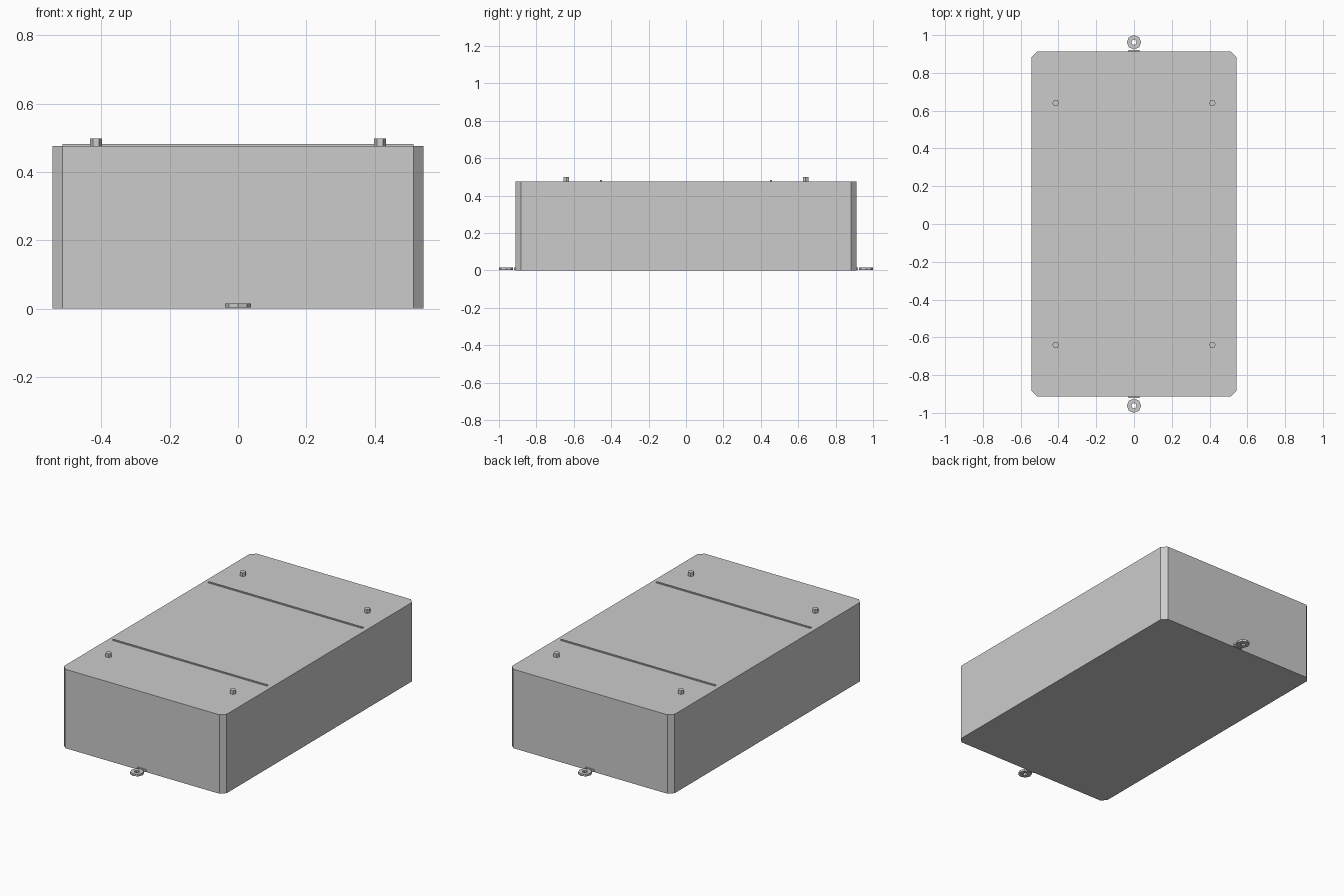
import bpy, bmesh
from math import cos, sin, tau

cube = bpy.data.objects.get("Cube")
if cube:
    bpy.data.objects.remove(cube, do_unlink=True)

grey = bpy.data.materials.new("plain grey")
grey.use_nodes = True
colour = (0.6, 0.6, 0.6, 1)
grey.diffuse_color = colour
grey.node_tree.nodes["Principled BSDF"].inputs["Base Color"].default_value = colour


def add_object(name, bm):
    bmesh.ops.recalc_face_normals(bm, faces=bm.faces)
    mesh = bpy.data.meshes.new(name)
    bm.to_mesh(mesh)
    bm.free()
    mesh.materials.append(grey)
    obj = bpy.data.objects.new(name, mesh)
    bpy.context.collection.objects.link(obj)
    return obj


def prism(name, outline, z0, z1):
    """Extrude a flat outline from z0 up to z1."""
    bm = bmesh.new()
    face = bm.faces.new([bm.verts.new((x, y, z0)) for x, y in outline])
    top = bmesh.ops.extrude_face_region(bm, geom=[face], use_keep_orig=True)["geom"]
    for v in top:
        if isinstance(v, bmesh.types.BMVert):
            v.co.z = z1
    return add_object(name, bm)


def box(name, hx, y0, y1, z0, z1):
    return prism(name, [(-hx, y0), (hx, y0), (hx, y1), (-hx, y1)], z0, z1)


def ring_points(cx, cy, r, sides):
    return [(cx + r * cos(tau * i / sides), cy + r * sin(tau * i / sides))
            for i in range(sides)]


def washer(name, cy, outer, inner, z0, z1, sides=8):
    """Flat ring with a through hole."""
    bm = bmesh.new()
    loops = [[bm.verts.new((x, y, z)) for x, y in ring_points(0, cy, r, sides)]
             for r, z in ((outer, z0), (outer, z1), (inner, z1), (inner, z0))]
    for a, b in zip(loops, loops[1:] + loops[:1]):
        for i in range(sides):
            j = (i + 1) % sides
            bm.faces.new((a[i], a[j], b[j], b[i]))
    return add_object(name, bm)


# Main block with chamfered upright corners
W, L, H, C = 0.543, 0.912, 0.476, 0.029
body = prism("body", [
    (C - W, -L), (W - C, -L), (W, C - L), (W, L - C),
    (W - C, L), (C - W, L), (-W, L - C), (-W, C - L)], 0, H)

for end, s in (("front", -1), ("back", 1)):
    # Raised seam across the lid
    box(end + "_lid_ridge", W - C, s * 0.455 - 0.005, s * 0.455 + 0.005, H - 0.01, 0.482)
    # Mounting eyelet and its short neck
    washer(end + "_eyelet", s * 0.962, 0.038, 0.014, 0.003, 0.016)
    box(end + "_eyelet_neck", 0.029, *sorted((s * (L - 0.01), s * 0.92)), 0.003, 0.016)
    # Lid bolts
    for side, t in (("right", -1), ("left", 1)):
        prism(f"{end}_{side}_bolt", ring_points(t * 0.415, s * 0.64, 0.0175, 6),
              H - 0.01, 0.498)
